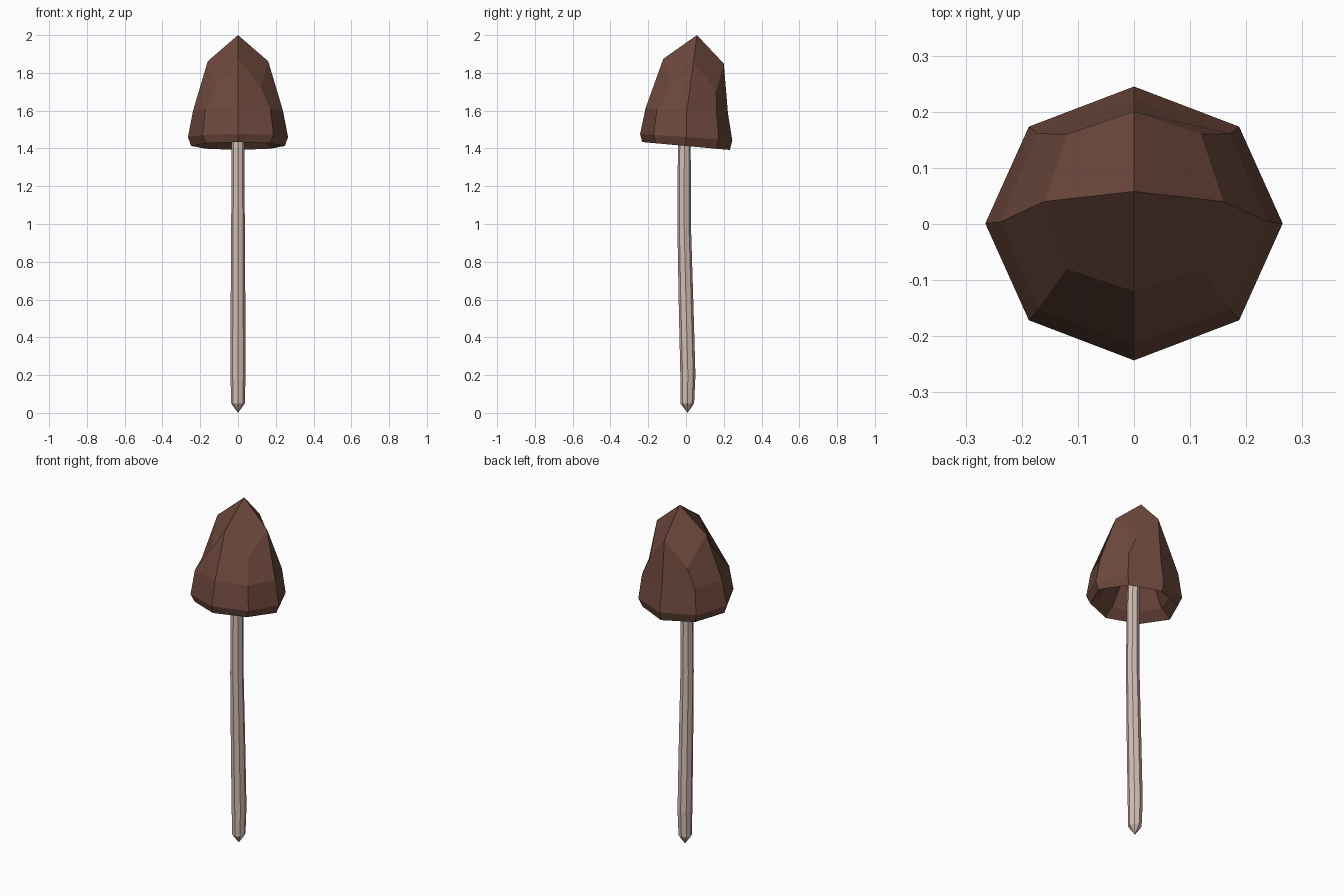
import bpy, bmesh, math

if "Cube" in bpy.data.objects:
    bpy.data.objects.remove(bpy.data.objects["Cube"])

SIDES = 8


def material(name, rgb):
    m = bpy.data.materials.new(name)
    m.diffuse_color = (*rgb, 1)
    m.use_nodes = True
    m.node_tree.nodes["Principled BSDF"].inputs["Base Color"].default_value = m.diffuse_color
    return m


def loft(name, rings, start, end, mat, quad_tip=False):
    """Skin octagonal rings (cy, rx, ry, z, tilt, diagonal scale, diagonal drop)."""
    bm = bmesh.new()
    loops = []
    for cy, rx, ry, z, tilt, diag, drop in rings:
        loop = []
        for i in range(SIDES):
            a = 2 * math.pi * i / SIDES
            k = diag if i % 2 else 1
            y = ry * k * math.sin(a)
            zz = z + tilt * y - (drop if i % 2 else 0)
            loop.append(bm.verts.new((rx * k * math.cos(a), cy + y, zz)))
        loops.append(loop)
    for a, b in zip(loops, loops[1:]):
        for i in range(SIDES):
            j = (i + 1) % SIDES
            bm.faces.new((a[i], a[j], b[j], b[i]))
    p = bm.verts.new(start)
    for i in range(SIDES):
        bm.faces.new((loops[0][i], loops[0][(i + 1) % SIDES], p))
    top = loops[-1]
    if quad_tip:  # four-sided tip whose quads reach down the diagonals
        p = bm.verts.new(end)
        for i in range(0, SIDES, 2):
            bm.faces.new((p, top[i], top[i + 1], top[(i + 2) % SIDES]))
    else:
        bm.faces.new(top)
    bmesh.ops.recalc_face_normals(bm, faces=bm.faces)
    me = bpy.data.meshes.new(name)
    bm.to_mesh(me)
    bm.free()
    me.materials.append(mat)
    ob = bpy.data.objects.new(name, me)
    bpy.context.collection.objects.link(ob)
    return ob


brown = material("cap_brown", (0.155, 0.066, 0.046))
pale = material("stem_pale", (0.66, 0.51, 0.46))

# Slightly bent stem with a pointed foot
stem = [(cy, r, r, z, 0, 1, 0) for cy, r, z in (
    (0.007, 0.036, 0.05), (0.010, 0.040, 0.2), (0.001, 0.039, 0.55),
    (-0.010, 0.036, 1.0), (-0.009, 0.034, 1.4), (0.0, 0.03, 1.65))]
loft("stem", stem, (0, 0.008, 0), None, pale)

# Bell cap: hollow underside, rim, skirt, shoulders, off-centre four-sided tip
cap = [
    (0.02, 0.11, 0.11, 1.60, -0.08, 1, 0),
    (0.0, 0.19, 0.18, 1.46, -0.08, 1, 0),
    (0.0, 0.248, 0.232, 1.413, -0.09, 0.97, 0),
    (0.001, 0.265, 0.244, 1.46, -0.07, 1, 0),
    (0.004, 0.238, 0.218, 1.60, -0.06, 1.02, 0),
    (0.04, 0.16, 0.16, 1.862, -0.08, 1.06, 0.15),
]
loft("cap", cap, (0, 0.025, 1.64), (0, 0.058, 2.0), brown, quad_tip=True)
